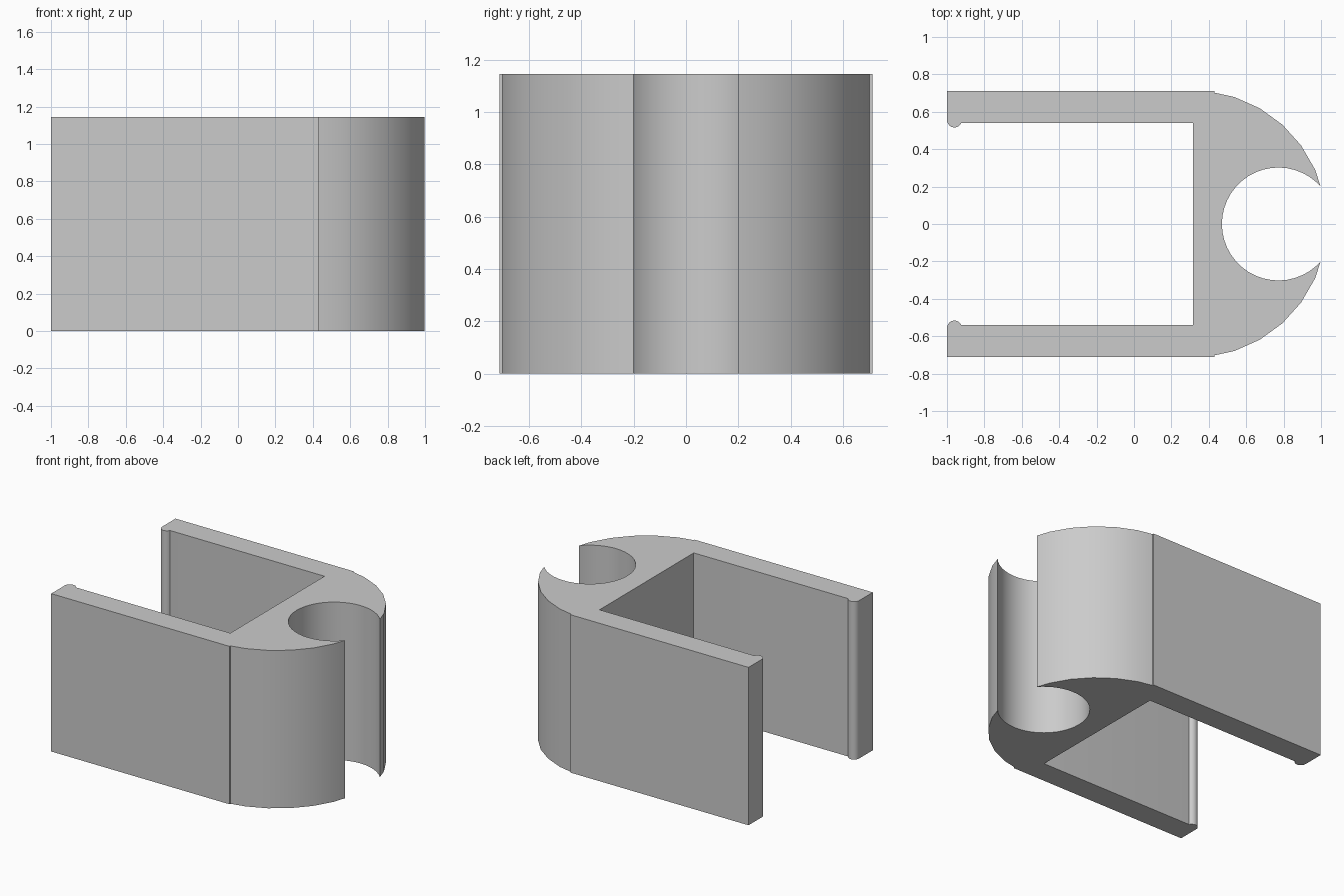
import bpy, bmesh
from math import cos, sin, pi, radians, sqrt

cube = bpy.data.objects.get("Cube")
if cube:
    bpy.data.objects.remove(cube, do_unlink=True)

HEIGHT = 1.145
ARM_OUT, ARM_IN = 0.712, 0.54      # faces of the two arms
NOSE_X, NOSE_R = 0.316, 0.714      # rounded nose
HOLE_X, HOLE_R = 0.772, 0.302      # open round socket
TIP = (0.998, 0.2)

grey = bpy.data.materials.new("plain grey")
grey.use_nodes = True
colour = (0.6, 0.6, 0.6, 1)
grey.diffuse_color = colour
grey.node_tree.nodes["Principled BSDF"].inputs["Base Color"].default_value = colour


def arc(cx, cy, r, start, end, steps):
    angles = [radians(start + (end - start) * i / steps) for i in range(steps + 1)]
    return [(cx + r * cos(a), cy + r * sin(a)) for a in angles]


# Half profile, from the back of the socket round to the inner web
half = arc(HOLE_X, 0, HOLE_R, 180, 48, 16)
half += [TIP]
half += arc(NOSE_X, 0, NOSE_R, 24, 72, 4)
half += [(0.43, 0.702), (0.43, ARM_OUT), (-1, ARM_OUT), (-1, ARM_IN + 0.016)]
# Snap bead inside the arm end
half += arc(-0.96, ARM_IN + 0.016, 0.04, 190, 337, 8)
half += [(-0.92, ARM_IN), (0.316, ARM_IN)]

# Mirror to the other side and close the outline
outline = half + [(x, -y) for x, y in reversed(half[1:])]

bm = bmesh.new()
base = bm.faces.new([bm.verts.new((x, y, 0)) for x, y in outline])
grown = bmesh.ops.extrude_face_region(bm, geom=[base], use_keep_orig=True)
top = [v for v in grown["geom"] if isinstance(v, bmesh.types.BMVert)]
bmesh.ops.translate(bm, verts=top, vec=(0, 0, HEIGHT))
bmesh.ops.recalc_face_normals(bm, faces=bm.faces)

mesh = bpy.data.meshes.new("clip_body")
bm.to_mesh(mesh)
bm.free()
mesh.materials.append(grey)
clip = bpy.data.objects.new("clip_body", mesh)
bpy.context.collection.objects.link(clip)

# Smooth curves, crisp corners
bpy.ops.object.select_all(action='DESELECT')
clip.select_set(True)
bpy.context.view_layer.objects.active = clip
bpy.ops.object.shade_smooth_by_angle(angle=radians(30))
